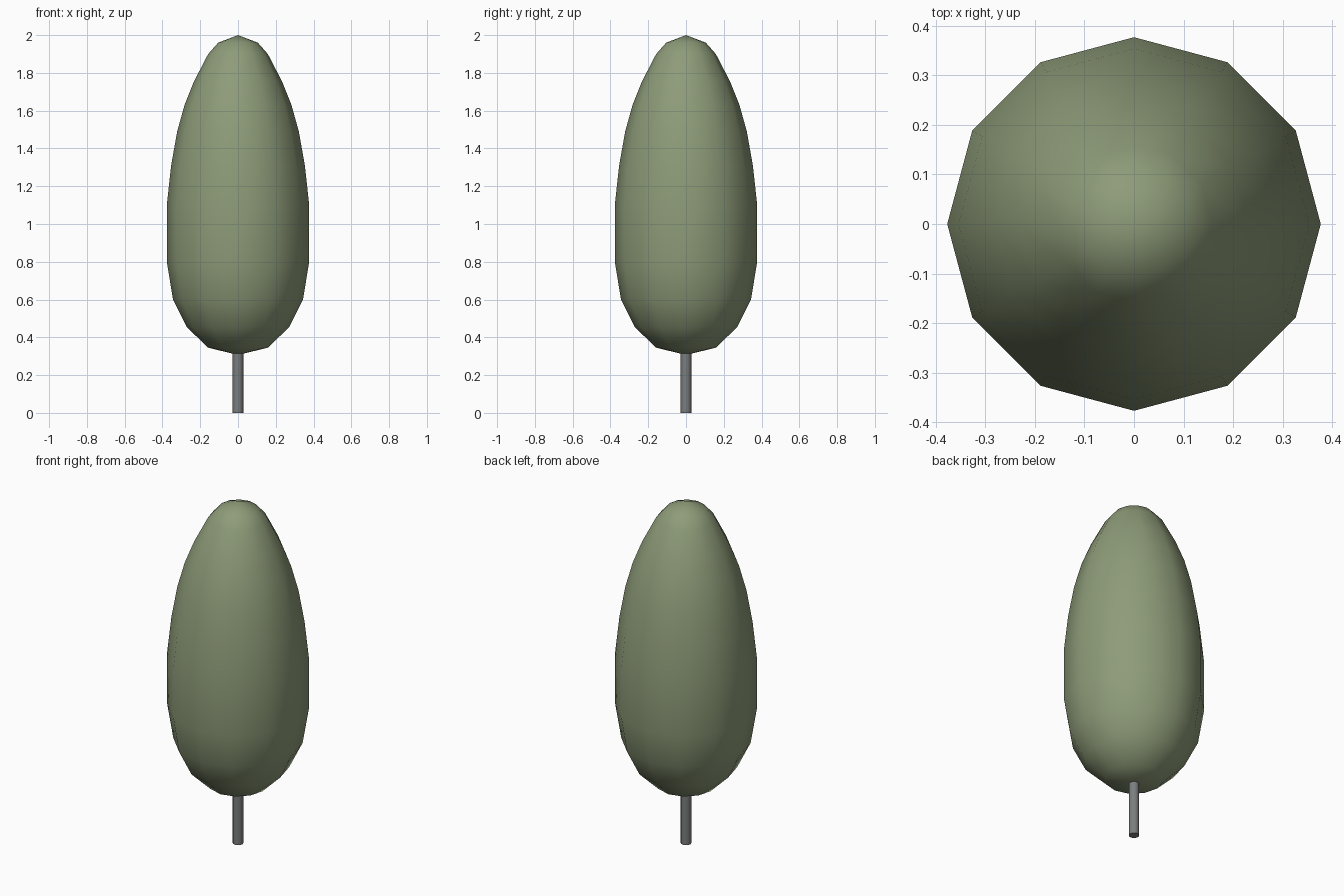
import bpy, bmesh, math

if "Cube" in bpy.data.objects:
    bpy.data.objects.remove(bpy.data.objects["Cube"])


def lathe(name, profile, sides, color):
    """Revolve a (radius, z) profile that starts and ends on the axis."""
    bm = bmesh.new()
    verts = [bm.verts.new((r, 0, z)) for r, z in profile]
    edges = [bm.edges.new(pair) for pair in zip(verts, verts[1:])]
    bmesh.ops.spin(bm, geom=verts + edges, cent=(0, 0, 0), axis=(0, 0, 1),
                   angle=2 * math.pi, steps=sides, use_duplicate=False)
    bmesh.ops.remove_doubles(bm, verts=bm.verts[:], dist=0.0005)
    bmesh.ops.recalc_face_normals(bm, faces=bm.faces[:])
    mesh = bpy.data.meshes.new(name)
    bm.to_mesh(mesh)
    bm.free()
    obj = bpy.data.objects.new(name, mesh)
    bpy.context.collection.objects.link(obj)
    mat = bpy.data.materials.new(name + "_colour")
    mat.diffuse_color = (*color, 1)
    mat.use_nodes = True
    mat.node_tree.nodes["Principled BSDF"].inputs["Base Color"].default_value = mat.diffuse_color
    mesh.materials.append(mat)
    bpy.ops.object.select_all(action='DESELECT')
    obj.select_set(True)
    bpy.context.view_layer.objects.active = obj
    bpy.ops.object.shade_smooth_by_angle(angle=math.radians(40))
    return obj


# Egg-shaped foliage, twelve sides
lathe("foliage", [(0, 0.307), (0.158, 0.345), (0.272, 0.455), (0.344, 0.60),
                  (0.377, 0.80), (0.377, 1.10), (0.354, 1.31), (0.322, 1.49),
                  (0.283, 1.63), (0.233, 1.755), (0.158, 1.90),
                  (0.105, 1.96), (0, 2.0)], 12, (0.27, 0.33, 0.19))

# Slim trunk reaching just into the foliage
lathe("trunk", [(0, 0), (0.028, 0), (0.028, 0.33), (0, 0.33)], 12,
      (0.2, 0.21, 0.21))
